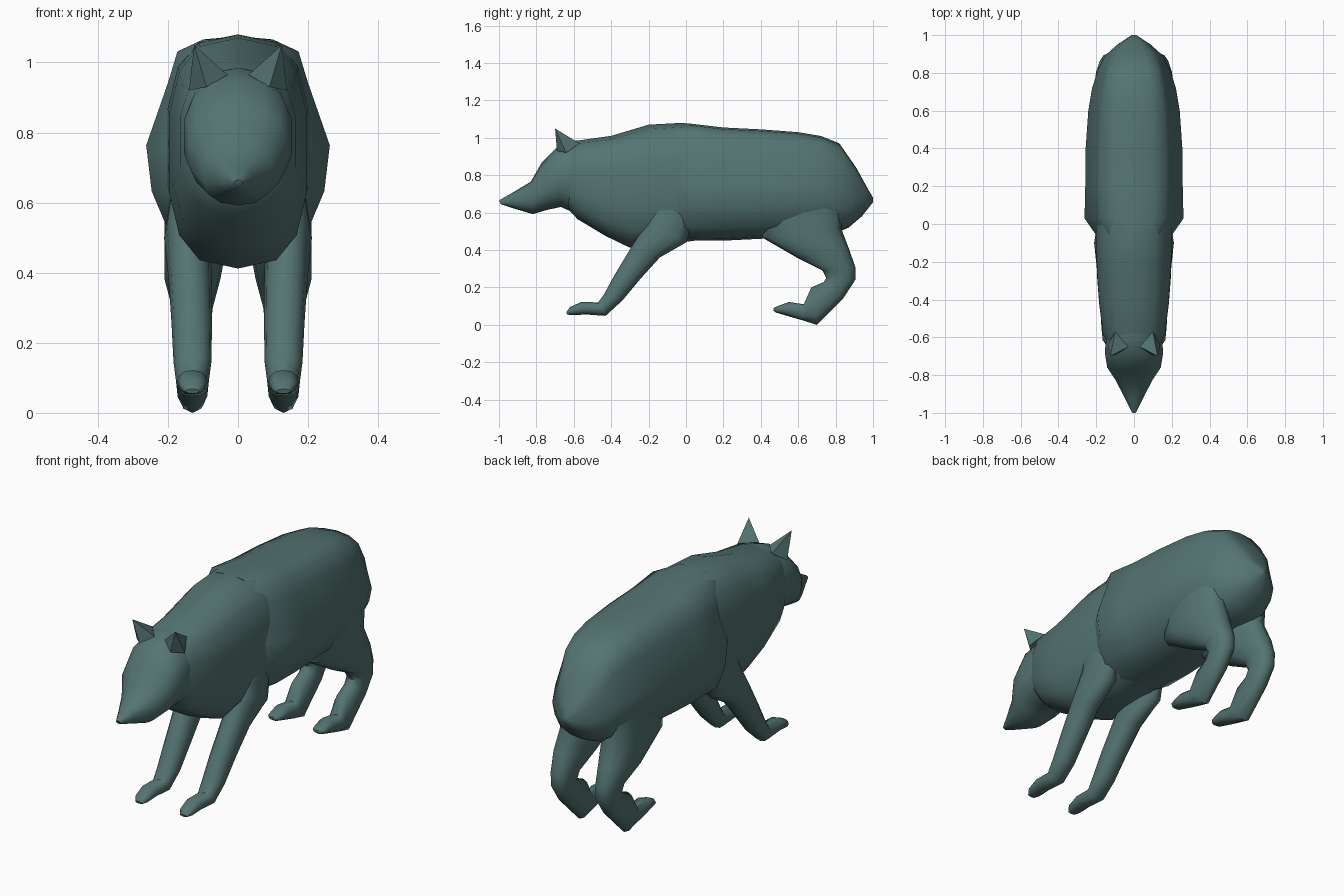
import bpy, bmesh, math

fur = bpy.data.materials.new("grey green fur")
fur.diffuse_color = (0.088, 0.175, 0.168, 1)


def superellipse(p, n=7):
    """Half cross-section from top to bottom as (x, height) factors."""
    out = []
    for i in range(n + 1):
        a = math.pi * i / n
        c = math.cos(a)
        out.append((math.sin(a) ** p if 0 < i < n else 0,
                    math.copysign(abs(c) ** p, c)))
    return out


def finish(name, bm, mirror, angle):
    bmesh.ops.recalc_face_normals(bm, faces=bm.faces)
    me = bpy.data.meshes.new(name)
    bm.to_mesh(me)
    bm.free()
    me.materials.append(fur)
    ob = bpy.data.objects.new(name, me)
    bpy.context.collection.objects.link(ob)
    if mirror:
        ob.modifiers.new("mirror", 'MIRROR')
    bpy.ops.object.select_all(action='DESELECT')
    ob.select_set(True)
    bpy.context.view_layer.objects.active = ob
    bpy.ops.object.shade_smooth_by_angle(angle=math.radians(angle))


def loft(name, rows, half, mirror=False, angle=50):
    """Rows: upper/front point (y, z), lower/back point (y, z), half width, centre x."""
    bm = bmesh.new()
    section = half + [(-x, t) for x, t in half[-2:0:-1]]
    rings = []
    for y1, z1, y2, z2, w, cx in rows:
        rings.append([bm.verts.new((cx + x * w,
                                    (y1 + y2) / 2 + t * (y1 - y2) / 2,
                                    (z1 + z2) / 2 + t * (z1 - z2) / 2))
                      for x, t in section])
    n = len(section)
    for a, b in zip(rings, rings[1:]):
        for i in range(n):
            j = (i + 1) % n
            bm.faces.new((a[i], a[j], b[j], b[i]))
    bm.faces.new(rings[0])
    bm.faces.new(rings[-1])
    finish(name, bm, mirror, angle)


# Head with a pointed muzzle, running back into the neck
loft("head", [
    (-1.0, .665, -.99, .645, .012, 0),
    (-.93, .705, -.93, .625, .045, 0),
    (-.83, .765, -.82, .592, .10, 0),
    (-.77, .87, -.74, .615, .145, 0),
    (-.69, .95, -.67, .63, .158, 0),
    (-.60, .985, -.60, .60, .15, 0),
    (-.45, .99, -.45, .55, .14, 0)], superellipse(.85))

# Ears
bm = bmesh.new()
base = [bm.verts.new(c) for c in
        ((.03, -.65, .965), (.09, -.69, .93), (.14, -.64, .92), (.10, -.57, .97))]
tip = bm.verts.new((.125, -.70, 1.05))
bm.faces.new(base)
for i in range(4):
    bm.faces.new((base[i], base[(i + 1) % 4], tip))
finish("ear", bm, True, 50)

# Neck and chest
loft("chest", [
    (-.65, .95, -.65, .64, .13, 0),
    (-.58, .985, -.58, .565, .168, 0),
    (-.40, 1.01, -.43, .475, .188, 0),
    (-.20, 1.07, -.30, .412, .20, 0),
    (-.02, 1.08, -.06, .435, .205, 0),
    (.12, 1.06, .12, .46, .20, 0)], superellipse(.72))

# Broad trunk and rump, stepping out behind the shoulder
trunk = [(0, 1), (.38, .97), (.66, .86), (.76, .58), (1, 0),
         (.94, -.42), (.76, -.78), (.4, -.96), (0, -1)]
loft("trunk", [
    (-.06, 1.075, -.06, .45, .20, 0),
    (.03, 1.075, .03, .452, .262, 0),
    (.20, 1.055, .20, .45, .258, 0),
    (.40, 1.045, .40, .46, .256, 0),
    (.60, 1.03, .60, .47, .242, 0),
    (.72, 1.01, .72, .48, .222, 0),
    (.82, .97, .80, .49, .193, 0),
    (.91, .84, .87, .52, .155, 0),
    (.965, .74, .94, .58, .085, 0),
    (1.0, .68, 1.0, .655, .012, 0)], trunk)

# Front legs, shoulder to paw
limb = superellipse(.9, 6)
loft("front_leg", [
    (-.18, .72, .06, .62, .045, .14),
    (-.20, .56, 0, .44, .066, .145),
    (-.29, .42, -.14, .36, .062, .137),
    (-.38, .27, -.24, .25, .058, .132),
    (-.44, .16, -.34, .13, .054, .13),
    (-.47, .12, -.43, .048, .046, .13),
    (-.56, .122, -.53, .055, .043, .13),
    (-.62, .095, -.61, .052, .036, .13),
    (-.64, .068, -.635, .055, .02, .13)], limb, True)

# Hind legs, thigh to hock to paw
loft("hind_leg", [
    (.42, .62, .84, .72, .08, .13),
    (.41, .465, .83, .515, .09, .12),
    (.60, .355, .87, .41, .08, .13),
    (.73, .29, .905, .31, .058, .13),
    (.75, .25, .905, .24, .052, .13),
    (.735, .228, .84, .14, .05, .13),
    (.67, .20, .70, 0, .048, .13),
    (.63, .11, .62, .025, .043, .13),
    (.55, .122, .55, .045, .042, .13),
    (.49, .10, .48, .066, .034, .13),
    (.468, .09, .468, .075, .016, .13)], limb, True)
